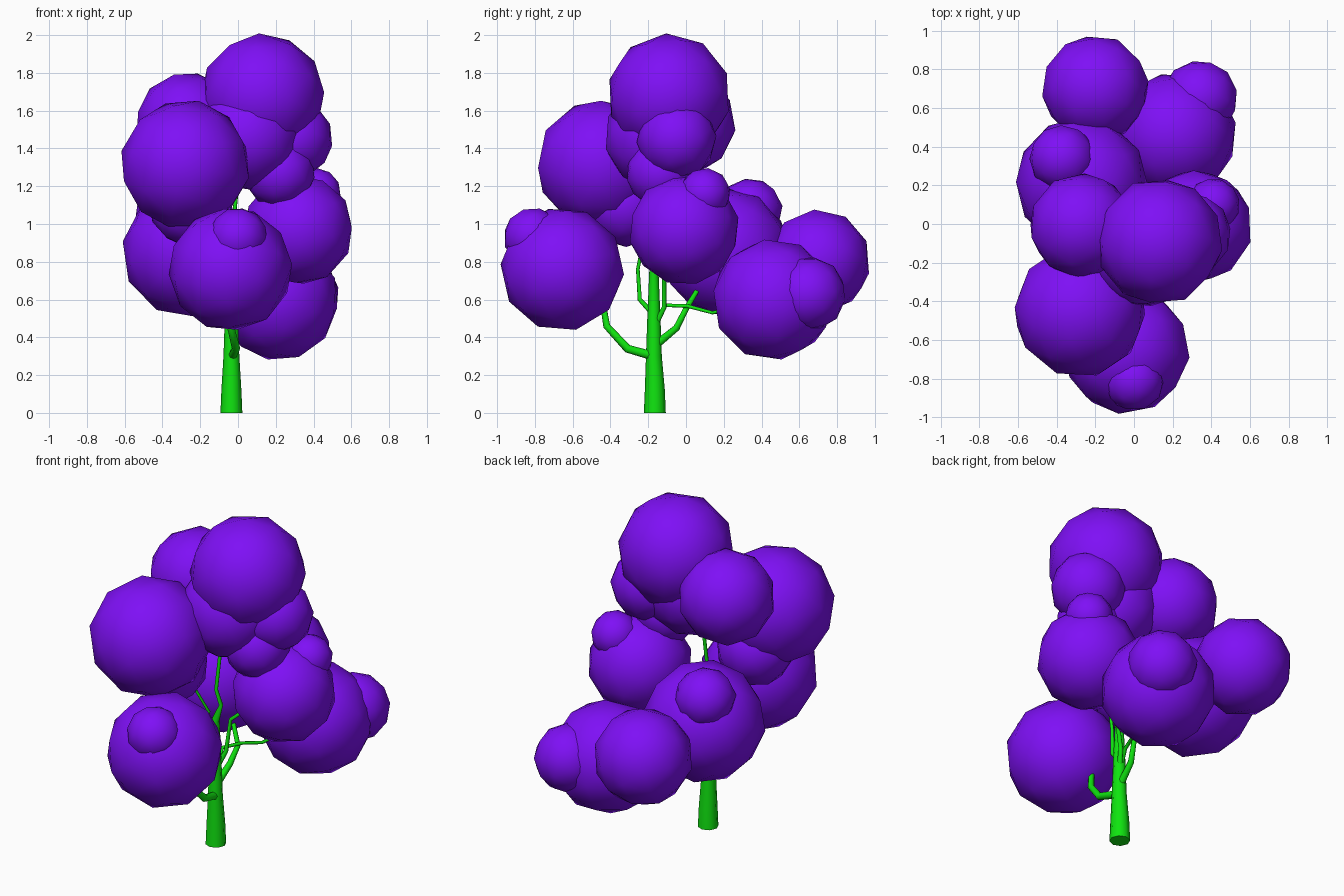
import bpy, random
from math import pi

random.seed(4)


def material(name, color):
    m = bpy.data.materials.new(name)
    m.diffuse_color = color
    return m


PURPLE = material("leaf_purple", (0.21, 0.005, 0.92, 1))
GREEN = material("bark_green", (0.005, 0.78, 0.005, 1))


def leaf_ball(name, x, y, z, r):
    bpy.ops.mesh.primitive_ico_sphere_add(
        subdivisions=2, radius=r * 1.015, location=(x, y, z),
        rotation=[random.uniform(0, 2 * pi) for _ in range(3)])
    ob = bpy.context.object
    ob.name = name
    ob.data.materials.append(PURPLE)
    bpy.ops.object.shade_smooth()


def limb(name, points):
    """Tapered tube through (x, y, z, radius) points."""
    cu = bpy.data.curves.new(name, 'CURVE')
    cu.dimensions = '3D'
    cu.bevel_depth = 1.0
    cu.bevel_resolution = 2
    cu.use_fill_caps = True
    sp = cu.splines.new('POLY')
    sp.points.add(len(points) - 1)
    for p, (x, y, z, r) in zip(sp.points, points):
        p.co = (x, y, z, 1)
        p.radius = r
    ob = bpy.data.objects.new(name, cu)
    bpy.context.collection.objects.link(ob)
    bpy.ops.object.select_all(action='DESELECT')
    ob.select_set(True)
    bpy.context.view_layer.objects.active = ob
    bpy.ops.object.convert(target='MESH')
    ob = bpy.context.object
    ob.data.materials.clear()
    ob.data.materials.append(GREEN)
    bpy.ops.object.shade_smooth_by_angle(angle=pi / 3)


# Foliage: large balls with smaller ones budding from them
leaf_ball("crown_top", 0.13, -0.09, 1.68, 0.325)
leaf_ball("crown_core", 0.05, -0.15, 1.46, 0.28)
leaf_ball("crown_left", -0.27, -0.01, 1.53, 0.27)
leaf_ball("crown_right", 0.29, -0.05, 1.45, 0.21)
leaf_ball("crown_underside", 0.22, -0.13, 1.27, 0.185)
leaf_ball("front_upper_foliage", -0.28, -0.45, 1.315, 0.34)
leaf_ball("front_upper_underside", -0.25, -0.32, 1.1, 0.22)
leaf_ball("front_lower_foliage", -0.04, -0.655, 0.76, 0.325)
leaf_ball("front_lower_bud", 0.0, -0.81, 0.93, 0.155)
leaf_ball("right_foliage", 0.32, -0.01, 0.97, 0.29)
leaf_ball("right_bud", 0.41, 0.1, 1.16, 0.135)
leaf_ball("left_foliage", -0.27, 0.21, 0.85, 0.34)
leaf_ball("left_bud", -0.37, 0.34, 1.07, 0.17)
leaf_ball("back_right_foliage", 0.21, 0.46, 0.6, 0.32)
leaf_ball("back_right_bud", 0.34, 0.65, 0.63, 0.195)
leaf_ball("back_foliage", -0.2, 0.7, 0.8, 0.275)

# Trunk, thinning quickly above its main fork
limb("trunk", [(-0.035, -0.165, 0, 0.058), (-0.035, -0.165, 0.12, 0.053),
               (-0.035, -0.17, 0.3, 0.042), (-0.035, -0.17, 0.5, 0.035),
               (-0.035, -0.17, 0.76, 0.024), (0.0, -0.165, 0.86, 0.012),
               (-0.03, -0.17, 0.95, 0.011), (0.0, -0.16, 1.25, 0.01)])

# Branches into the foliage
limb("front_branch", [(-0.03, -0.17, 0.30, 0.024), (-0.01, -0.31, 0.34, 0.022),
                      (-0.04, -0.42, 0.46, 0.019), (-0.06, -0.44, 0.58, 0.016),
                      (-0.04, -0.6, 0.75, 0.01)])
limb("left_branch", [(-0.035, -0.16, 0.36, 0.022), (-0.02, -0.05, 0.45, 0.018),
                     (0.0, 0.0, 0.55, 0.015), (-0.15, 0.12, 0.75, 0.01)])
limb("back_branch", [(-0.035, -0.16, 0.47, 0.014), (-0.03, -0.11, 0.57, 0.011),
                     (0.02, 0.01, 0.565, 0.01), (0.065, 0.14, 0.53, 0.009),
                     (0.2, 0.45, 0.6, 0.008)])
limb("upper_front_branch", [(-0.035, -0.18, 0.53, 0.014), (-0.05, -0.245, 0.6, 0.012),
                            (-0.055, -0.255, 0.76, 0.01), (-0.03, -0.24, 0.84, 0.009),
                            (-0.15, -0.32, 1.1, 0.008)])
limb("right_branch", [(-0.03, -0.16, 0.47, 0.016), (0.0, -0.115, 0.56, 0.013),
                      (0.03, -0.115, 0.76, 0.011), (0.25, -0.03, 0.95, 0.008)])
